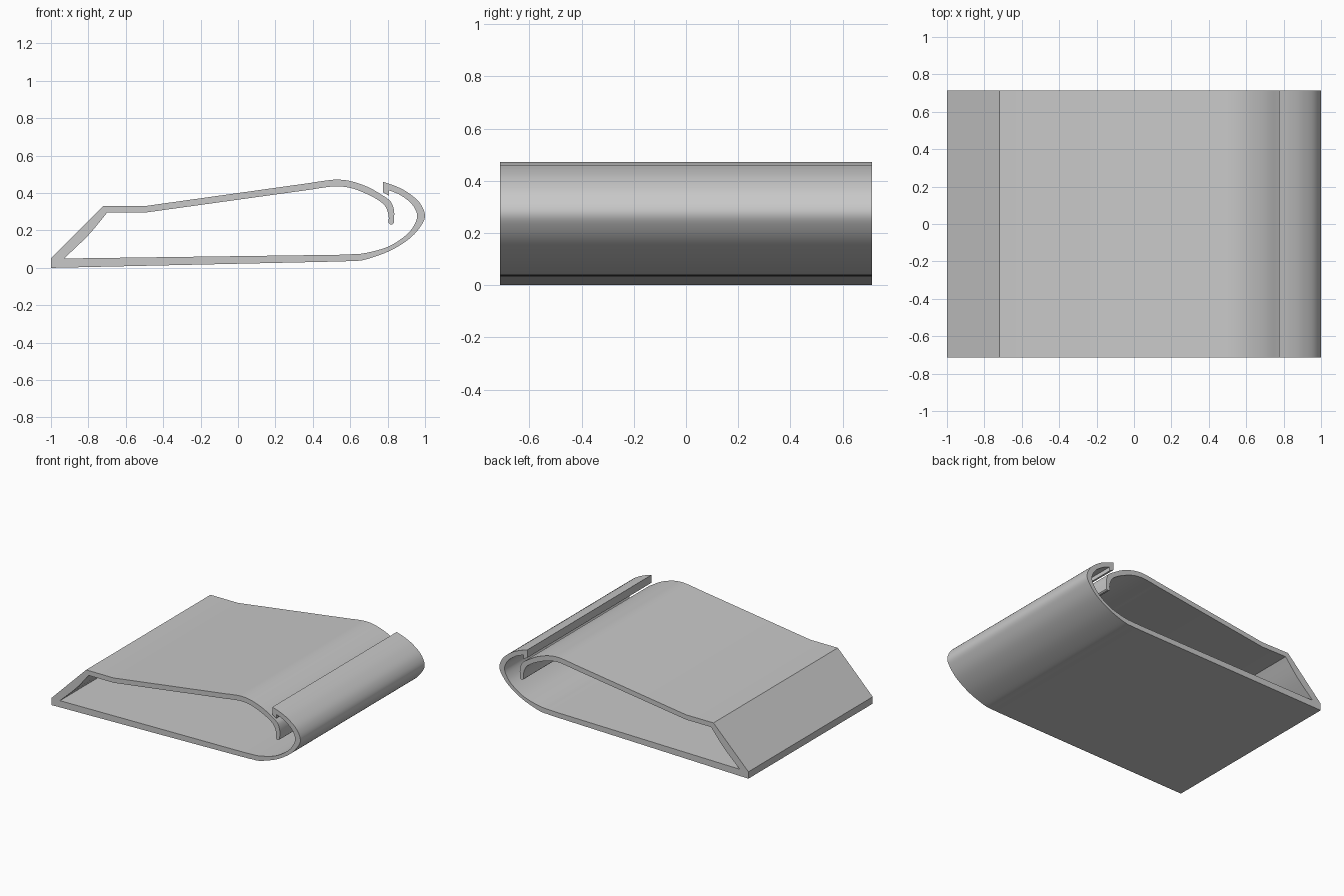
import bpy
import bmesh
import math
from mathutils import Vector

HALF_WIDTH = 0.713

cube = bpy.data.objects.get("Cube")
if cube:
    bpy.data.objects.remove(cube, do_unlink=True)


def make_material(name, color):
    material = bpy.data.materials.new(name)
    material.use_nodes = True
    material.diffuse_color = color
    material.node_tree.nodes["Principled BSDF"].inputs["Base Color"].default_value = color
    return material


def smooth_path(points, steps=5):
    """Catmull-Rom curve through the given points."""
    pts = [Vector(p) for p in points]
    pts = [2 * pts[0] - pts[1]] + pts + [2 * pts[-1] - pts[-2]]
    result = []
    for a, b, c, d in zip(pts, pts[1:], pts[2:], pts[3:]):
        for i in range(steps):
            t = i / steps
            result.append(0.5 * (2 * b + (c - a) * t
                                 + (2 * a - 5 * b + 4 * c - d) * t ** 2
                                 + (3 * b - a - 3 * c + d) * t ** 3))
    return result + [pts[-2]]


def extrude_profile(name, outline, half_width, material):
    """Closed x-z outline pulled along y."""
    bm = bmesh.new()
    face = bm.faces.new([bm.verts.new((p[0], -half_width, p[1])) for p in outline])
    pulled = bmesh.ops.extrude_face_region(bm, geom=[face])
    verts = [v for v in pulled["geom"] if isinstance(v, bmesh.types.BMVert)]
    bmesh.ops.translate(bm, verts=verts, vec=(0, 2 * half_width, 0))
    bmesh.ops.recalc_face_normals(bm, faces=bm.faces)
    mesh = bpy.data.meshes.new(name)
    bm.to_mesh(mesh)
    bm.free()
    mesh.materials.append(material)
    obj = bpy.data.objects.new(name, mesh)
    bpy.context.collection.objects.link(obj)
    return obj


# Outside of the base, rolling up into the hook
hook_outer = smooth_path([(0.54, 0.034), (0.61, 0.037), (0.68, 0.044), (0.81, 0.09),
                          (0.915, 0.155), (0.975, 0.22), (1, 0.28), (0.97, 0.35),
                          (0.905, 0.405), (0.84, 0.438), (0.775, 0.46)])
# Tooth under the hook lip
tooth = [(0.775, 0.403), (0.807, 0.386)]
# Inside of the hook, back down to the base
hook_inner = smooth_path([(0.807, 0.415), (0.87, 0.388), (0.93, 0.34), (0.958, 0.28),
                          (0.937, 0.22), (0.89, 0.168), (0.8, 0.112), (0.68, 0.079),
                          (0.61, 0.073), (0.54, 0.07)])
# Inside of the sloping tail
tail_inner = smooth_path([(-0.93, 0.05), (-0.8, 0.175), (-0.7, 0.295)])
# Underside of the top sheet, down the catch tongue
top_inner = smooth_path([(0.4, 0.42), (0.45, 0.428), (0.53, 0.436), (0.61, 0.425),
                         (0.7, 0.39), (0.76, 0.355), (0.79, 0.325), (0.805, 0.28),
                         (0.805, 0.24)])
tongue_tip = [(0.812, 0.233), (0.825, 0.233)]
# Outside of the tongue, back over the crown of the top sheet
top_outer = smooth_path([(0.833, 0.24), (0.835, 0.3), (0.822, 0.345), (0.8, 0.37),
                         (0.77, 0.389), (0.7, 0.43), (0.61, 0.462), (0.53, 0.472),
                         (0.45, 0.464), (0.4, 0.456)])

outline = ([(-1, 0)] + hook_outer + tooth + hook_inner + tail_inner + [(-0.5, 0.295)]
           + top_inner + tongue_tip + top_outer
           + [(-0.5, 0.33), (-0.72, 0.33), (-1, 0.05)])

grey = make_material("plain grey", (0.58, 0.58, 0.58, 1))
clip = extrude_profile("clip_body", outline, HALF_WIDTH, grey)

# Round shading on curves, crisp corners elsewhere
bpy.ops.object.select_all(action="DESELECT")
clip.select_set(True)
bpy.context.view_layer.objects.active = clip
bpy.ops.object.shade_smooth_by_angle(angle=math.radians(25))
